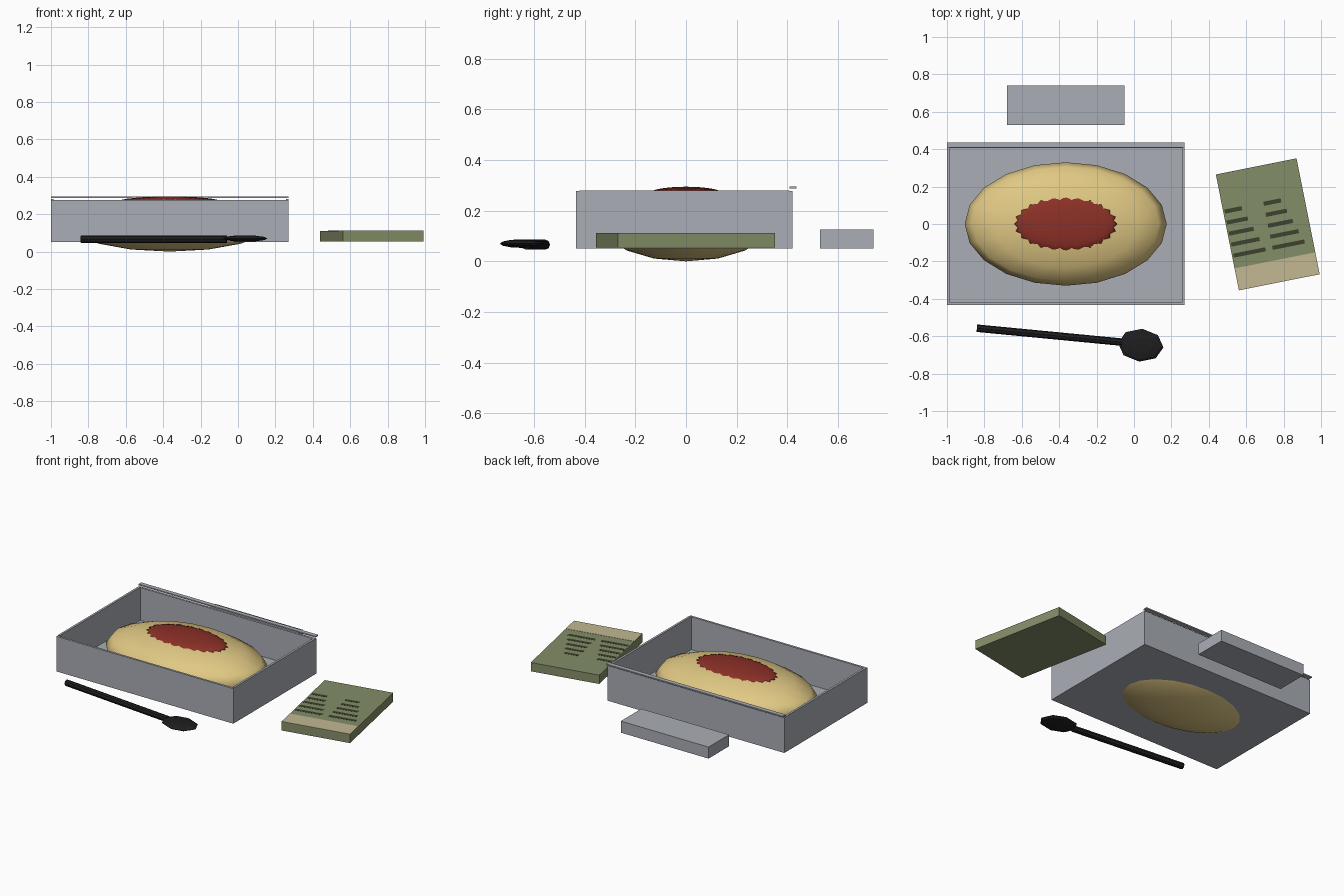
import bpy, bmesh, math
from mathutils import Matrix, Vector

if "Cube" in bpy.data.objects:
    bpy.data.objects.remove(bpy.data.objects["Cube"])


def mat(name, rgb):
    m = bpy.data.materials.new(name)
    m.diffuse_color = (*rgb, 1)
    m.use_nodes = True
    m.node_tree.nodes["Principled BSDF"].inputs["Base Color"].default_value = m.diffuse_color
    return m


STEEL = mat("steel grey", (0.40, 0.42, 0.46))
EGG = mat("egg yellow", (0.75, 0.58, 0.23))
RED = mat("sauce red", (0.26, 0.03, 0.02))
GREEN = mat("cover green", (0.23, 0.27, 0.14))
BEIGE = mat("band beige", (0.54, 0.48, 0.29))
DARK = mat("ink green", (0.045, 0.054, 0.026))
BLACK = mat("spoon black", (0.013, 0.013, 0.014))


def finish(name, bm, material, smooth=False):
    me = bpy.data.meshes.new(name)
    bm.to_mesh(me)
    bm.free()
    me.materials.append(material)
    for p in me.polygons:
        p.use_smooth = smooth
    ob = bpy.data.objects.new(name, me)
    bpy.context.collection.objects.link(ob)
    return ob


def box(name, lo, hi, material, place=Matrix()):
    lo, hi = Vector(lo), Vector(hi)
    bm = bmesh.new()
    bmesh.ops.create_cube(bm, size=1)
    m = place @ Matrix.Translation((lo + hi) / 2) @ Matrix.Diagonal((*(hi - lo), 1))
    bm.transform(m)
    return finish(name, bm, material)


def ellipsoid(name, loc, radii, segs, rings, material, turn=0, smooth=True, jag=0):
    bm = bmesh.new()
    bmesh.ops.create_uvsphere(bm, u_segments=segs, v_segments=rings, radius=1)
    if jag:  # pull every other meridian in for a ragged edge
        for v in bm.verts:
            k = round(math.atan2(v.co.y, v.co.x) / (2 * math.pi / segs))
            if k % 2:
                v.co.x *= 1 - jag
                v.co.y *= 1 - jag
    bm.transform(Matrix.Translation(loc) @ Matrix.Rotation(turn, 4, 'Z')
                 @ Matrix.Diagonal((*radii, 1)))
    return finish(name, bm, material, smooth)


# Tray: floor, four walls and the loose lip above the back wall
X0, X1, Z0, Z1, T = -1.0, 0.27, 0.05, 0.28, 0.014
box("tray_floor", (X0, -0.43, Z0), (X1, 0.42, Z0 + 0.014), STEEL)
for name, x in (("left", X0), ("right", X1 - T)):
    box("tray_wall_" + name, (x, -0.42, Z0), (x + T, 0.408, Z1), STEEL)
for name, y in (("front", -0.434), ("back", 0.406)):
    box("tray_wall_" + name, (X0, y, Z0), (X1, y + T, Z1 - 0.003), STEEL)
box("tray_lip", (X0, 0.408, 0.287), (X1, 0.436, 0.295), STEEL)

# Omelette with a patch of sauce
ellipsoid("omelette", (-0.365, 0, 0.145), (0.54, 0.33, 0.145), 20, 8, EGG)
ellipsoid("sauce", (-0.365, 0, 0.267), (0.275, 0.148, 0.028), 48, 10, RED, jag=0.05)

# Small block behind the tray
box("back_block", (-0.68, 0.53, 0.05), (-0.05, 0.74, 0.125), STEEL)

# Spoon: round handle and faceted bowl
a, b = Vector((-0.84, -0.557, 0.066)), Vector((-0.06, -0.632, 0.066))
bm = bmesh.new()
bmesh.ops.create_cone(bm, cap_ends=True, segments=8, radius1=0.02, radius2=0.02,
                      depth=(b - a).length)
bm.transform(Matrix.Translation((a + b) / 2)
             @ (b - a).to_track_quat('Z', 'Y').to_matrix().to_4x4())
finish("spoon_handle", bm, BLACK)
ellipsoid("spoon_bowl", (0.036, -0.648, 0.07), (0.122, 0.088, 0.017), 8, 6, BLACK,
          turn=math.radians(-5.5), smooth=False)

# Booklet, turned on the table, with a beige end band and printed bars
place = Matrix.Translation((0.715, -0.002, 0)) @ Matrix.Rotation(math.radians(11.3), 4, 'Z')
box("booklet", (-0.22, -0.316, 0.054), (0.22, 0.316, 0.111), GREEN, place)
box("booklet_band", (-0.22, -0.316, 0.111), (0.22, -0.196, 0.1125), BEIGE, place)
for col, x in enumerate((-0.213, 0.0)):
    for row in range(5):
        y = 0.112 - 0.06 * row
        length = 0.095 + 0.02 * row
        box(f"bar_{col}_{row}", (x, y - 0.011, 0.111), (x + length, y + 0.011, 0.1118),
            DARK, place)
